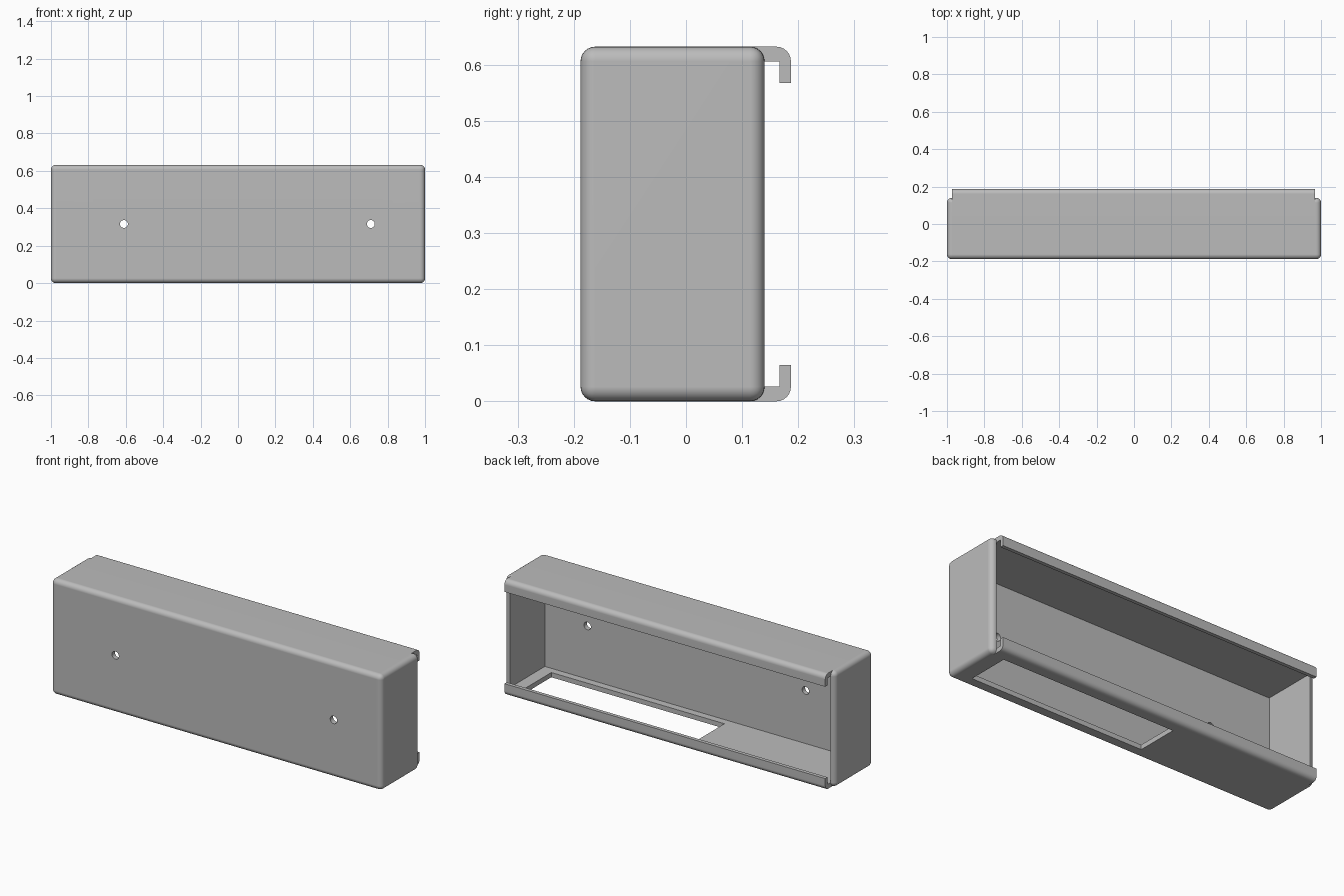
import bpy, bmesh
from math import sin, cos, pi, radians
from mathutils import Matrix, Vector

old = bpy.data.objects.get("Cube")
if old:
    bpy.data.objects.remove(old, do_unlink=True)

H = 0.632                      # height
FRONT, REAR = -0.188, 0.14     # depth of the box
LIP = 0.187                    # rear of the hooked lips
X0, X1 = -0.973, 0.967         # inner faces of the end walls
WALL, R, SEG = 0.026, 0.026, 6

grey = bpy.data.materials.new("plain grey")
grey.use_nodes = True
colour = (0.5, 0.5, 0.5, 1)
grey.diffuse_color = colour
grey.node_tree.nodes["Principled BSDF"].inputs["Base Color"].default_value = colour


def make_object(name, bm):
    bmesh.ops.recalc_face_normals(bm, faces=bm.faces[:])
    mesh = bpy.data.meshes.new(name)
    bm.to_mesh(mesh)
    bm.free()
    mesh.materials.append(grey)
    ob = bpy.data.objects.new(name, mesh)
    bpy.context.collection.objects.link(ob)
    return ob


def box(lo, hi):
    bm = bmesh.new()
    lo, hi = Vector(lo), Vector(hi)
    bmesh.ops.create_cube(bm, size=1, matrix=Matrix.Translation((lo + hi) / 2)
                          @ Matrix.Diagonal((*(hi - lo), 1)))
    return bm


def arc(cy, cz, start):
    """Quarter circle, turning clockwise from the start angle."""
    steps = [start - pi / 2 * i / SEG for i in range(SEG + 1)]
    return [(cy + R * cos(a), cz + R * sin(a)) for a in steps]


def cut(ob, cutter):
    mod = ob.modifiers.new("cut", "BOOLEAN")
    mod.operation, mod.solver, mod.object = "DIFFERENCE", "EXACT", cutter
    bpy.context.view_layer.update()
    graph = bpy.context.evaluated_depsgraph_get()
    mesh = bpy.data.meshes.new_from_object(ob.evaluated_get(graph))
    ob.modifiers.clear()
    ob.data = mesh
    bpy.data.objects.remove(cutter, do_unlink=True)


def finish(ob):
    bpy.ops.object.select_all(action="DESELECT")
    ob.select_set(True)
    bpy.context.view_layer.objects.active = ob
    bpy.ops.object.shade_smooth_by_angle(angle=radians(35))
    mod = ob.modifiers.new("flat panels", "WEIGHTED_NORMAL")
    mod.keep_sharp = True


# Channel: front, top, floor and hooked lips in one C-shaped section
lower = [(FRONT + WALL, WALL), (LIP - 0.02, WALL), (LIP - 0.02, 0.065), (LIP, 0.065)]
lower += arc(LIP - R, R, 0) + arc(FRONT + R, R, -pi / 2)
profile = lower + [(y, H - z) for y, z in reversed(lower)]
bm = bmesh.new()
face = bm.faces.new([bm.verts.new((X0, y, z)) for y, z in profile])
out = bmesh.ops.extrude_face_region(bm, geom=[face])
moved = [g for g in out["geom"] if isinstance(g, bmesh.types.BMVert)]
bmesh.ops.translate(bm, verts=moved, vec=(X1 - X0, 0, 0))
channel = make_object("channel_shell", bm)

# Screw holes through the front
for x in (-0.61, 0.71):
    bm = bmesh.new()
    bmesh.ops.create_cone(bm, cap_ends=True, segments=32, radius1=0.021, radius2=0.021,
                          depth=0.1, matrix=Matrix.Translation((x, FRONT, H / 2))
                          @ Matrix.Rotation(pi / 2, 4, "X"))
    cut(channel, make_object("hole_cutter", bm))

# Long window in the floor
cut(channel, make_object("window_cutter", box((-0.147, -0.122, -0.1), (0.9, 0.112, 0.05))))
finish(channel)

# End walls, rounded on every outer edge
for name, inner, outer in (("right_end_wall", X0, -1), ("left_end_wall", X1, 1)):
    bm = box((min(inner, outer), FRONT, 0), (max(inner, outer), REAR, H))
    edges = [e for e in bm.edges
             if any(abs(v.co.x - inner) > 0.001 for v in e.verts)]
    bmesh.ops.bevel(bm, geom=edges, offset=R, offset_type="OFFSET", segments=SEG,
                    profile=0.5, affect="EDGES", clamp_overlap=False)
    finish(make_object(name, bm))
